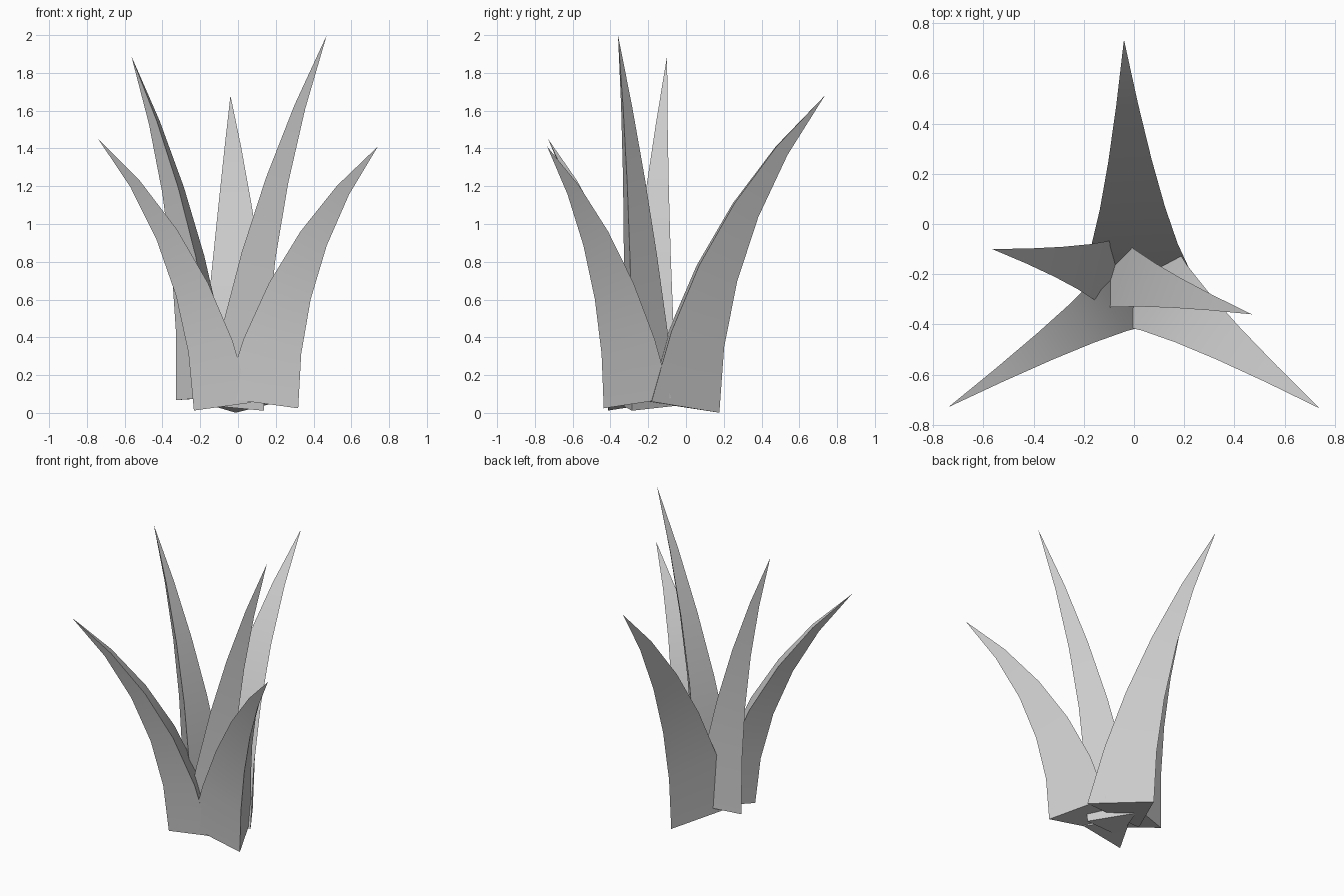
import bpy
import bmesh
import math
from mathutils import Vector

cube = bpy.data.objects.get("Cube")
if cube:
    bpy.data.objects.remove(cube, do_unlink=True)

grey = bpy.data.materials.new("leaf_grey")
grey.use_nodes = True
colour = (0.6, 0.6, 0.6, 1)
grey.diffuse_color = colour
grey.node_tree.nodes["Principled BSDF"].inputs["Base Color"].default_value = colour

SEGMENTS = 5
UP = Vector((0, 0, 1))


def leaf(name, base, tip, radius, lean, twist=0):
    """Three-sided spike bent along an arc: flat inner face, outer ridge."""
    base, tip = Vector(base), Vector(tip)
    chord = tip - base
    out = Vector((chord.x, chord.y, 0))
    chord_angle = math.atan2(out.length, chord.z)
    out.normalize()
    lean, twist = math.radians(lean), math.radians(twist)
    turn = 2 * (chord_angle - lean)

    # Centre line: equal steps along the arc, scaled to reach the tip
    steps = []
    for i in range(SEGMENTS):
        a = lean + turn * (i + 0.5) / SEGMENTS
        steps.append(out * math.sin(a) + UP * math.cos(a))
    scale = chord.length / sum(steps, Vector()).length

    # Triangular rings, shrinking evenly to the point
    bm = bmesh.new()
    centre = base.copy()
    rings = []
    for i in range(SEGMENTS):
        a = lean + turn * i / SEGMENTS
        normal = out * math.cos(a) - UP * math.sin(a)
        side = UP.cross(out)
        r = radius * (1 - i / SEGMENTS)
        ring = []
        for k in range(3):
            t = twist + k * math.tau / 3
            ring.append(bm.verts.new(centre + r * (normal * math.cos(t) + side * math.sin(t))))
        rings.append(ring)
        centre = centre + steps[i] * scale
    point = bm.verts.new(tip)

    # Sides, pointed end and base cap
    for k in range(3):
        n = (k + 1) % 3
        for low, high in zip(rings, rings[1:]):
            bm.faces.new((low[k], low[n], high[n], high[k]))
        bm.faces.new((rings[-1][k], rings[-1][n], point))
    bm.faces.new(reversed(rings[0]))
    bmesh.ops.recalc_face_normals(bm, faces=bm.faces)

    mesh = bpy.data.meshes.new(name)
    bm.to_mesh(mesh)
    bm.free()
    mesh.materials.append(grey)
    obj = bpy.data.objects.new(name, mesh)
    bpy.context.collection.objects.link(obj)
    bpy.ops.object.select_all(action='DESELECT')
    obj.select_set(True)
    bpy.context.view_layer.objects.active = obj
    bpy.ops.object.shade_smooth_by_angle(angle=math.radians(30))


# Three wide outer leaves
leaf("back_leaf", (0, -0.07, 0.04), (-0.04, 0.735, 1.68), 0.25, 9)
leaf("front_left_leaf", (0.135, -0.305, 0.06), (0.74, -0.735, 1.41), 0.228, 9)
leaf("front_right_leaf", (-0.087, -0.32, 0.04), (-0.74, -0.73, 1.45), 0.175, 9)

# Two tall inner leaves
leaf("tall_left_leaf", (-0.03, -0.225, 0.03), (0.47, -0.36, 2.0), 0.178, 6, -5)
leaf("tall_right_leaf", (-0.155, -0.175, 0.08), (-0.565, -0.1, 1.89), 0.178, 4, -4)
